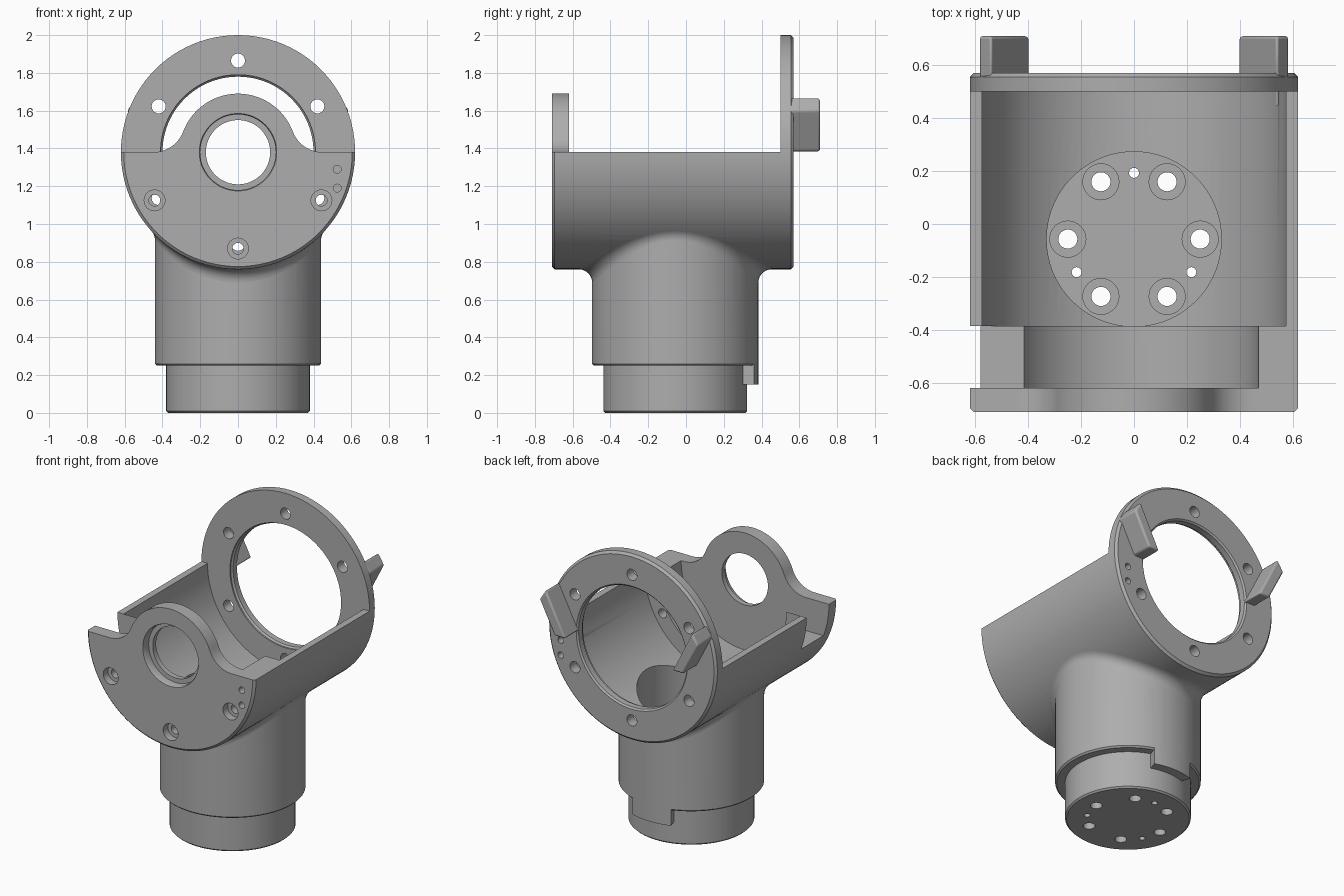
import bpy, bmesh
from math import sin, cos, pi, sqrt, radians, atan2, acos

cube = bpy.data.objects.get("Cube")
if cube:
    bpy.data.objects.remove(cube, do_unlink=True)

SEG = 96
AXIS_Z, R_SHELL = 1.38, 0.62      # horizontal barrel
NECK_Y, R_NECK = -0.057, 0.44     # vertical neck

grey = bpy.data.materials.new("machined_grey")
grey.use_nodes = True
COLOUR = (0.42, 0.42, 0.42, 1)
grey.diffuse_color = COLOUR
grey.node_tree.nodes["Principled BSDF"].inputs["Base Color"].default_value = COLOUR


def finish(name, bm):
    bmesh.ops.recalc_face_normals(bm, faces=bm.faces)
    mesh = bpy.data.meshes.new(name)
    bm.to_mesh(mesh)
    bm.free()
    mesh.materials.append(grey)
    ob = bpy.data.objects.new(name, mesh)
    bpy.context.collection.objects.link(ob)
    return ob


def loft(name, rings, closed=False):
    """Skin a list of closed point rings; cap the ends unless the loft is a loop."""
    bm = bmesh.new()
    vs = [[bm.verts.new(p) for p in ring] for ring in rings]
    pairs = list(zip(vs, vs[1:])) + ([(vs[-1], vs[0])] if closed else [])
    for a, b in pairs:
        n = len(a)
        for i in range(n):
            j = (i + 1) % n
            bm.faces.new((a[i], a[j], b[j], b[i]))
    if not closed:
        bm.faces.new(vs[0])
        bm.faces.new(vs[-1])
    return finish(name, bm)


def lathe_y(name, profile, x=0, z=AXIS_Z, seg=SEG):
    return loft(name, [[(x + r * cos(2 * pi * i / seg), y, z + r * sin(2 * pi * i / seg))
                        for i in range(seg)] for r, y in profile])


def lathe_z(name, profile, x=0, y=NECK_Y, seg=SEG):
    return loft(name, [[(x + r * cos(2 * pi * i / seg), y + r * sin(2 * pi * i / seg), z)
                        for i in range(seg)] for r, z in profile])


def prism_y(name, pts, y0, y1):
    return loft(name, [[(x, y, z) for x, z in pts] for y in (y0, y1)])


def box(name, x0, x1, y0, y1, z0, z1):
    return prism_y(name, [(x0, z0), (x1, z0), (x1, z1), (x0, z1)], y0, y1)


def combine(target, other, operation="DIFFERENCE"):
    mod = target.modifiers.new("combine", "BOOLEAN")
    mod.operation, mod.solver, mod.object = operation, "EXACT", other
    bpy.context.view_layer.update()
    result = target.evaluated_get(bpy.context.evaluated_depsgraph_get())
    mesh = bpy.data.meshes.new_from_object(result)
    target.modifiers.clear()
    target.data = mesh
    bpy.data.objects.remove(other, do_unlink=True)


def polar(r, degrees):
    return r * cos(radians(degrees)), r * sin(radians(degrees))


# Barrel and stepped neck
body = lathe_y("housing", [(0.605, -0.71), (R_SHELL, -0.695), (R_SHELL, 0.555), (0.605, 0.57)])
neck = lathe_z("neck", [(0.37, 0), (0.38, 0.01), (0.38, 0.25), (0.43, 0.25),
                        (R_NECK, 0.26), (R_NECK, 1.2)])
combine(body, neck, "UNION")

# Locating key at the back of the neck
arc = [polar(R_NECK, 90 + 3.75 * k) for k in range(-5, 6)]
arc += [polar(0.33, 90 + 3.75 * k) for k in range(5, -6, -1)]
key = loft("key", [[(x, y + NECK_Y, z) for x, y in arc] for z in (0.15, 0.3)])
combine(body, key, "UNION")

# Open top and the outline of the front bearing plate
combine(body, box("top_cut", -1, 1, -0.62, 0.5, AXIS_Z, 2.5))
BOSS, FILLET = 0.31, 0.17
cx = sqrt((BOSS + FILLET) ** 2 - FILLET ** 2)
meet = atan2(FILLET, cx)
right = [(1, 0)]
for k in range(13):
    a = -pi / 2 - (pi / 2 - meet) * k / 12
    right.append((cx + FILLET * cos(a), FILLET + FILLET * sin(a)))
for k in range(1, 25):
    a = meet + (pi / 2 - meet) * k / 24
    right.append((BOSS * cos(a), BOSS * sin(a)))
outline = right + [(-x, z) for x, z in reversed(right[:-1])] + [(-1, 1), (1, 1)]
combine(body, prism_y("plate_cut", [(x, z + AXIS_Z) for x, z in outline], -1, -0.6))

# Inner cavity, narrower front seat, ring opening, bearing bore and side notch
for profile in ([(0.575, -0.385), (0.575, 0.5)],
                [(0.47, -0.62), (0.47, -0.3)],
                [(0.41, 0.45), (0.41, 0.51), (0.40, 0.52), (0.40, 0.56), (0.42, 0.58)],
                [(0.21, -0.72), (0.20, -0.70), (0.20, -0.655), (0.17, -0.655), (0.17, -0.5)]):
    combine(body, lathe_y("cut", profile))
combine(body, box("notch", -1, -0.35, -0.62, -0.385, 1.16, 1.6))

# Neck bore with its bolted floor
combine(body, lathe_z("bore", [(0.33, 0.12), (0.33, 1.3)]))
for k in range(6):
    x, y = polar(0.25, 60 * k)
    combine(body, lathe_z("bolt", [(0.036, -0.1), (0.036, 0.06), (0.068, 0.06), (0.068, 0.2)],
                          x, y + NECK_Y, 32))
for angle in (90, 210, 330):
    x, y = polar(0.25, angle)
    combine(body, lathe_z("pin", [(0.019, -0.1), (0.019, 0.2)], x, y + NECK_Y, 16))

# Ring holes, front countersunk holes and pin holes
for k in range(6):
    x, z = polar(0.485, 30 + 60 * k)
    combine(body, lathe_y("bolt", [(0.037, 0.45), (0.037, 0.7)], x, z + AXIS_Z, 32))
for angle in (210, 270, 330):
    x, z = polar(0.51, angle)
    combine(body, lathe_y("bolt", [(0.055, -0.8), (0.055, -0.66), (0.03, -0.66), (0.03, -0.3)],
                          x, z + AXIS_Z, 32))
for z in (1.19, 1.29):
    combine(body, lathe_y("pin", [(0.021, -0.8), (0.021, -0.64)], 0.525, z, 16))
    combine(body, lathe_y("pin", [(0.021, 0.45), (0.021, 0.7)], 0.525, z, 16))

# Rolling-ball fillet where the neck meets the barrel
F = 0.07
sections = []
for i in range(SEG):
    t = 2 * pi * i / SEG
    ux, uy = cos(t), sin(t)
    bx, by = (R_NECK + F) * ux, (R_NECK + F) * uy + NECK_Y
    drop = sqrt((R_SHELL + F) ** 2 - bx * bx)
    bz = AXIS_Z - drop
    d0 = (-ux, -uy, 0)                                       # towards the neck
    d1 = (-bx / (R_SHELL + F), 0, drop / (R_SHELL + F))      # towards the barrel
    w = acos(sum(a * b for a, b in zip(d0, d1)))
    ring = []
    for k in range(9):
        s = k / 8
        p, q = sin((1 - s) * w) / sin(w), sin(s * w) / sin(w)
        ring.append([c + F * (p * a + q * b) for c, a, b in zip((bx, by, bz), d0, d1)])
    ix = (R_NECK - 0.03) * ux
    ring.append((ix, (R_NECK - 0.03) * uy + NECK_Y, AXIS_Z - sqrt(0.6 ** 2 - ix * ix)))
    sections.append(ring)
fillet = loft("neck_fillet", sections, closed=True)

# Slanted lugs on the back of the ring
lugs = []
for side, name in ((1, "left_lug"), (-1, "right_lug")):
    pts = [(0.395, 1.385), (0.54, 1.67), (0.585, 1.6), (0.475, 1.385)]
    lug = prism_y(name, [(side * x, z) for x, z in pts], 0.55, 0.71)
    bevel = lug.modifiers.new("soft_edges", "BEVEL")
    bevel.width, bevel.segments = 0.012, 3
    lugs.append(lug)

# Smooth curved surfaces, keep machined edges crisp
for ob in [body, fillet] + lugs:
    bpy.ops.object.select_all(action="DESELECT")
    ob.select_set(True)
    bpy.context.view_layer.objects.active = ob
    bpy.ops.object.shade_smooth_by_angle(angle=radians(30))
